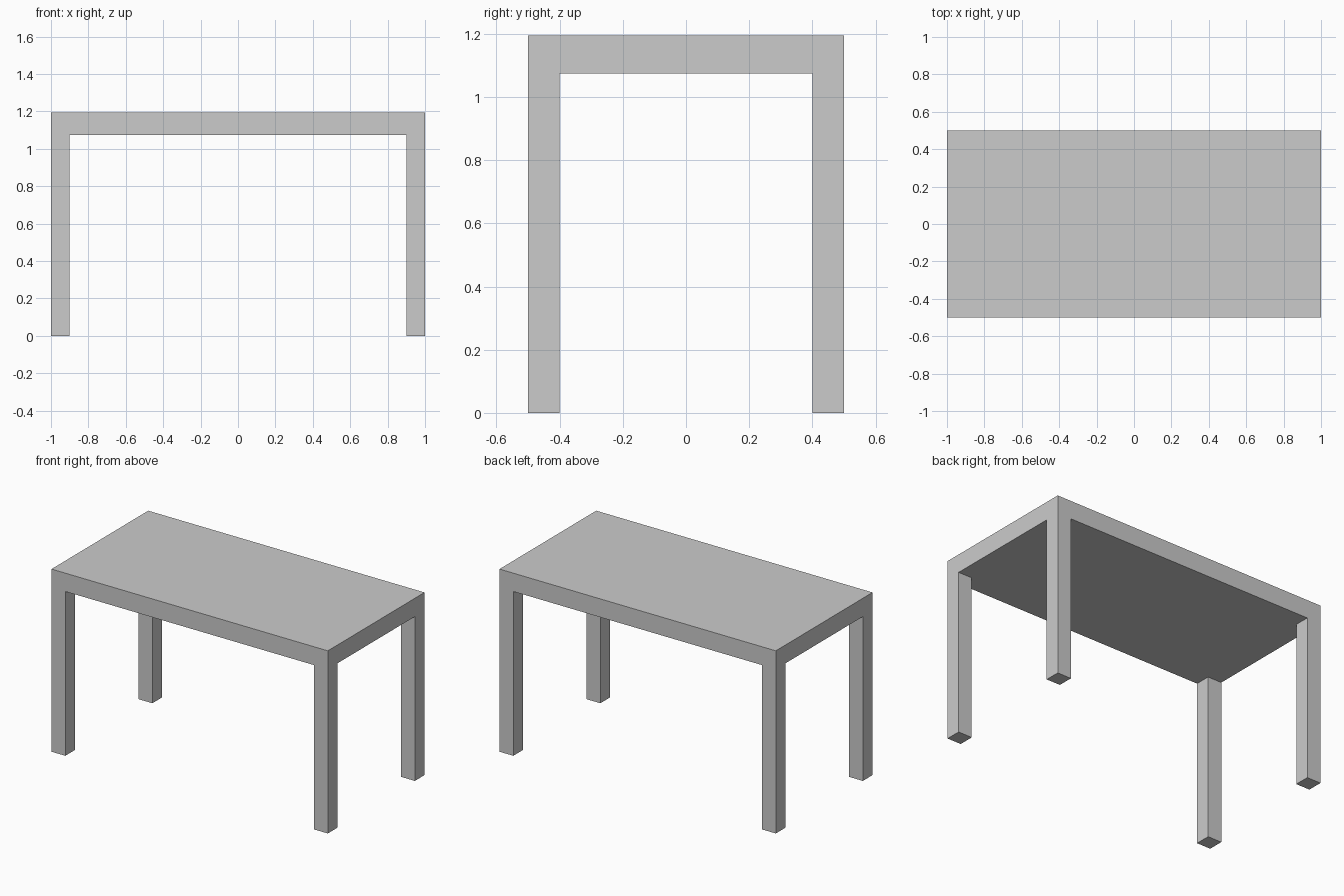
import bpy

if "Cube" in bpy.data.objects:
    bpy.data.objects.remove(bpy.data.objects["Cube"])

HEIGHT = 1.195
UNDERSIDE = 1.075
LEG = 0.1


def box(name, size, center):
    bpy.ops.mesh.primitive_cube_add(size=1, location=center)
    obj = bpy.context.object
    obj.name = name
    obj.scale = size
    bpy.ops.object.transform_apply(location=False, rotation=False, scale=True)
    return obj


# Thick rectangular tabletop
box("tabletop", (2, 1, HEIGHT - UNDERSIDE), (0, 0, (HEIGHT + UNDERSIDE) / 2))

# Square legs flush with the four corners
for side, sx in (("left", -1), ("right", 1)):
    for end, sy in (("front", -1), ("back", 1)):
        box(f"{end}_{side}_leg", (LEG, LEG, UNDERSIDE),
            (sx * (1 - LEG / 2), sy * (0.5 - LEG / 2), UNDERSIDE / 2))
